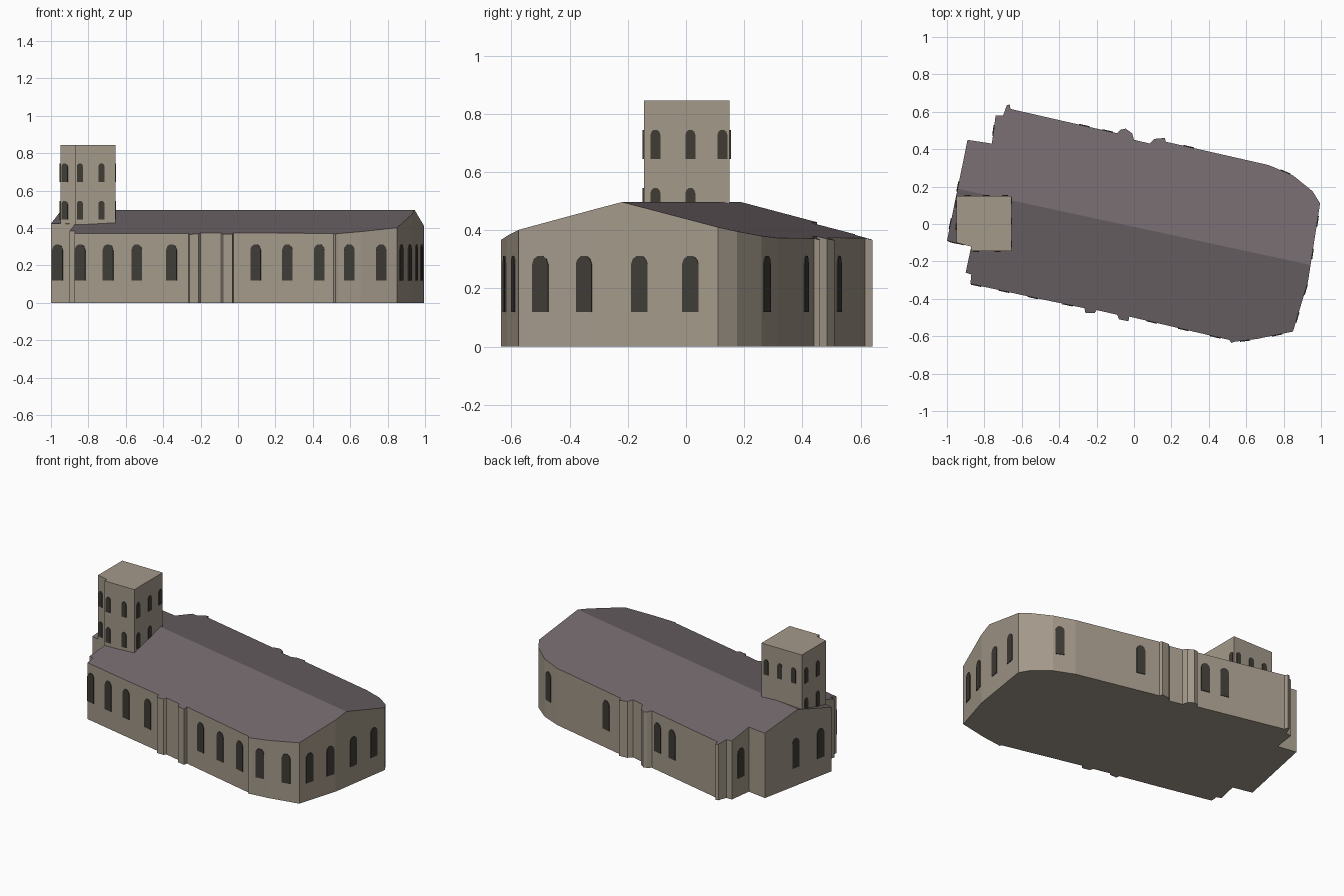
import bpy, bmesh
from mathutils import Vector

cube = bpy.data.objects.get("Cube")
if cube:
    bpy.data.objects.remove(cube)


def material(name, rgb):
    m = bpy.data.materials.new(name)
    m.use_nodes = True
    m.diffuse_color = (*rgb, 1)
    m.node_tree.nodes["Principled BSDF"].inputs["Base Color"].default_value = (*rgb, 1)
    return m


STONE = material("warm stone", (0.37, 0.32, 0.255))
SLATE = material("purple slate", (0.17, 0.14, 0.153))
GLASS = material("dark window", (0.05, 0.045, 0.036))


def finish(bm, name, mats):
    bmesh.ops.recalc_face_normals(bm, faces=bm.faces)
    mesh = bpy.data.meshes.new(name)
    bm.to_mesh(mesh)
    bm.free()
    for m in mats:
        mesh.materials.append(m)
    ob = bpy.data.objects.new(name, mesh)
    bpy.context.collection.objects.link(ob)
    return ob


def prism(bm, outline, vector):
    face = bm.faces.new([bm.verts.new(p) for p in outline])
    new = bmesh.ops.extrude_face_region(bm, geom=[face])["geom"]
    top = [v for v in new if isinstance(v, bmesh.types.BMVert)]
    bmesh.ops.translate(bm, verts=top, vec=vector)
    return top


# Footprints, anticlockwise
front = [(-1, -.09), (-.87, -.12), (-.9, -.26), (-.87, -.27), (-.875, -.32),
         (-.505, -.4), (-.265, -.45), (-.26, -.475), (-.21, -.475), (-.2, -.46),
         (-.09, -.485), (-.08, -.51), (-.03, -.52), (-.025, -.495),
         (.51, -.62), (.52, -.635), (.535, -.63), (.655, -.615)]
east_end = [(.85, -.575), (.93, -.31), (.995, .11), (.955, .175), (.85, .26), (.72, .315)]
back = [(.17, .44), (.165, .46), (.11, .455), (.085, .43), (0, .45), (-.01, .485),
        (-.045, .51), (-.07, .505), (-.09, .485), (-.66, .615), (-.665, .64),
        (-.68, .635), (-.7, .58), (-.74, .58), (-.76, .43), (-.89, .45)]
hall_plan = front + east_end + back
tower_plan = [(-.95, -.1), (-.872, -.12), (-.872, -.145), (-.655, -.145),
              (-.655, .15), (-.95, .15)]

# Hall: walls rising to a gabled roof that slopes away from a slanted ridge
RIDGE_POINT = Vector((-.95, .19, 0))
ACROSS = Vector((.211, .977, 0))
bm = bmesh.new()
prism(bm, [(x, y, 0) for x, y in hall_plan], (0, 0, .4))
bmesh.ops.bisect_plane(bm, geom=bm.verts[:] + bm.edges[:] + bm.faces[:],
                       plane_co=RIDGE_POINT, plane_no=ACROSS)
for v in bm.verts:
    if v.co.z > .2:
        v.co.z = .497 - .26 * abs((v.co - RIDGE_POINT).dot(ACROSS))
bm.normal_update()
for f in bm.faces:
    f.material_index = int(abs(f.normal.z) > .5 and f.calc_center_median().z > .2)
finish(bm, "hall", [STONE, SLATE])

# Tower
bm = bmesh.new()
prism(bm, [(x, y, .42) for x, y in tower_plan], (0, 0, .425))
finish(bm, "tower", [STONE])


def arched_windows(name, plan, spots, sills, width, height):
    """Thin arched plates on the wall nearest to each spot."""
    bm = bmesh.new()
    walls = [(Vector(a), Vector(b)) for a, b in zip(plan, plan[1:] + plan[:1])]
    walls = [w for w in walls if (w[1] - w[0]).length > .07]
    h = width / 2
    rise = height - h
    arch = [(-h, 0), (h, 0), (h, rise), (h * .8, rise + h * .6), (h * .35, height),
            (-h * .35, height), (-h * .8, rise + h * .6), (-h, rise)]

    def foot(wall, p):
        a, b = wall
        d = b - a
        return a + d * min(1, max(0, (p - a).dot(d) / d.length_squared))

    for spot in spots:
        p = Vector(spot)
        wall = min(walls, key=lambda w: (foot(w, p) - p).length)
        c = foot(wall, p)
        along = (wall[1] - wall[0]).normalized()
        out = Vector((along.y, -along.x)) * .004
        for sill in sills:
            ring = []
            for u, w in arch:
                q = c + along * u - out
                ring.append((q.x, q.y, sill + w))
            prism(bm, ring, (out.x * 2, out.y * 2, 0))
    finish(bm, name, [GLASS])


# Hall windows
front_spots = [(-.965, -.1), (-.845, -.33), (-.695, -.36), (-.54, -.39), (-.355, -.43),
               (.095, -.52), (.265, -.56), (.435, -.6), (.595, -.62), (.765, -.59)]
end_spots = [(.872, -.5), (.917, -.35), (.953, -.16), (.98, .015)]
back_spots = [(.81, .277), (.293, .412), (-.14, .5), (-.265, .53),
              (-.75, .5), (-.94, .2), (-.98, 0)]
arched_windows("hall_windows", hall_plan, front_spots + end_spots + back_spots,
               [.12], .057, .192)

# Tower windows
two_rows = [(-.925, -.1), (-.845, -.145), (-.73, -.145), (-.655, -.105),
            (-.655, .015), (-.95, .105), (-.95, -.015)]
arched_windows("tower_windows", tower_plan, two_rows, [.445, .645], .034, .1)
arched_windows("tower_upper_windows", tower_plan,
               [(-.655, .125), (-.69, .15), (-.79, .15), (-.89, .15)], [.645], .034, .1)
